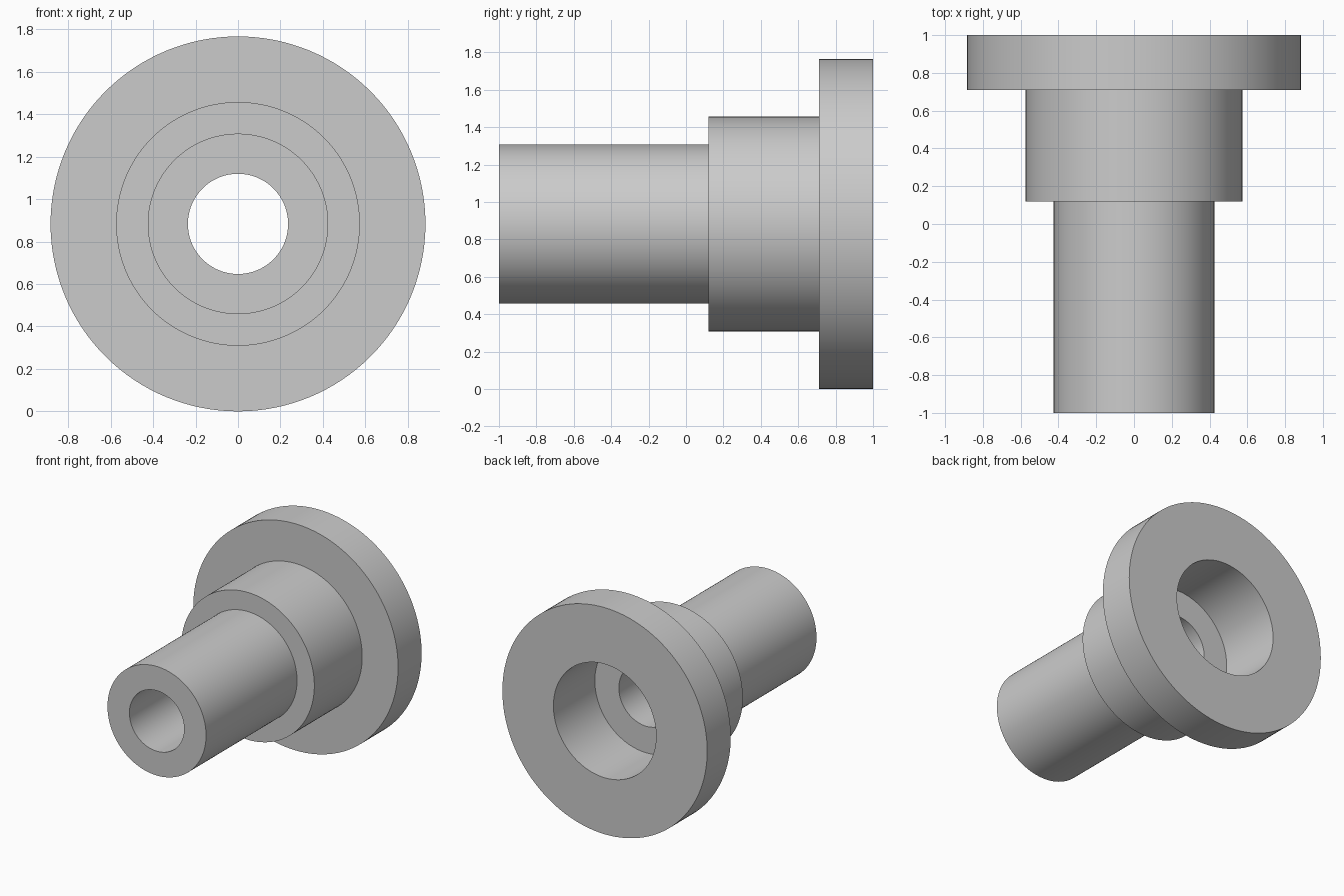
import bpy, bmesh, math
from mathutils import Matrix, Vector

cube = bpy.data.objects.get("Cube")
if cube:
    bpy.data.objects.remove(cube, do_unlink=True)

SEGMENTS = 128
FLANGE_R = 0.883

# Single grey finish
grey = bpy.data.materials.new("satin_grey")
grey.use_nodes = True
colour = (0.6, 0.6, 0.6, 1)
grey.diffuse_color = colour
grey.node_tree.nodes["Principled BSDF"].inputs["Base Color"].default_value = colour

# Closed section as (radius, y): stepped outside, counterbored inside
profile = [
    (0.236, -1), (0.425, -1),            # front end of the tube
    (0.425, 0.12), (0.574, 0.12),        # shoulder of the collar
    (0.574, 0.71), (FLANGE_R, 0.71),     # front of the flange
    (FLANGE_R, 1), (0.443, 1),           # back of the flange
    (0.443, 0.49), (0.236, 0.49),        # floor of the counterbore
]

# Revolve the section around the y axis
bm = bmesh.new()
rings = []
for i in range(SEGMENTS):
    turn = Matrix.Rotation(math.tau * i / SEGMENTS, 3, 'Y')
    rings.append([bm.verts.new(turn @ Vector((r, y, 0))) for r, y in profile])
n = len(profile)
for i, ring in enumerate(rings):
    following = rings[(i + 1) % SEGMENTS]
    for j in range(n):
        k = (j + 1) % n
        bm.faces.new((ring[j], ring[k], following[k], following[j]))
bmesh.ops.recalc_face_normals(bm, faces=bm.faces)
bmesh.ops.translate(bm, verts=bm.verts, vec=(0, 0, FLANGE_R))

mesh = bpy.data.meshes.new("flanged_bushing")
bm.to_mesh(mesh)
bm.free()
mesh.materials.append(grey)
bushing = bpy.data.objects.new("flanged_bushing", mesh)
bpy.context.collection.objects.link(bushing)

# Smooth round walls with crisp rims
bpy.ops.object.select_all(action='DESELECT')
bushing.select_set(True)
bpy.context.view_layer.objects.active = bushing
bpy.ops.object.shade_smooth_by_angle(angle=math.radians(30))
